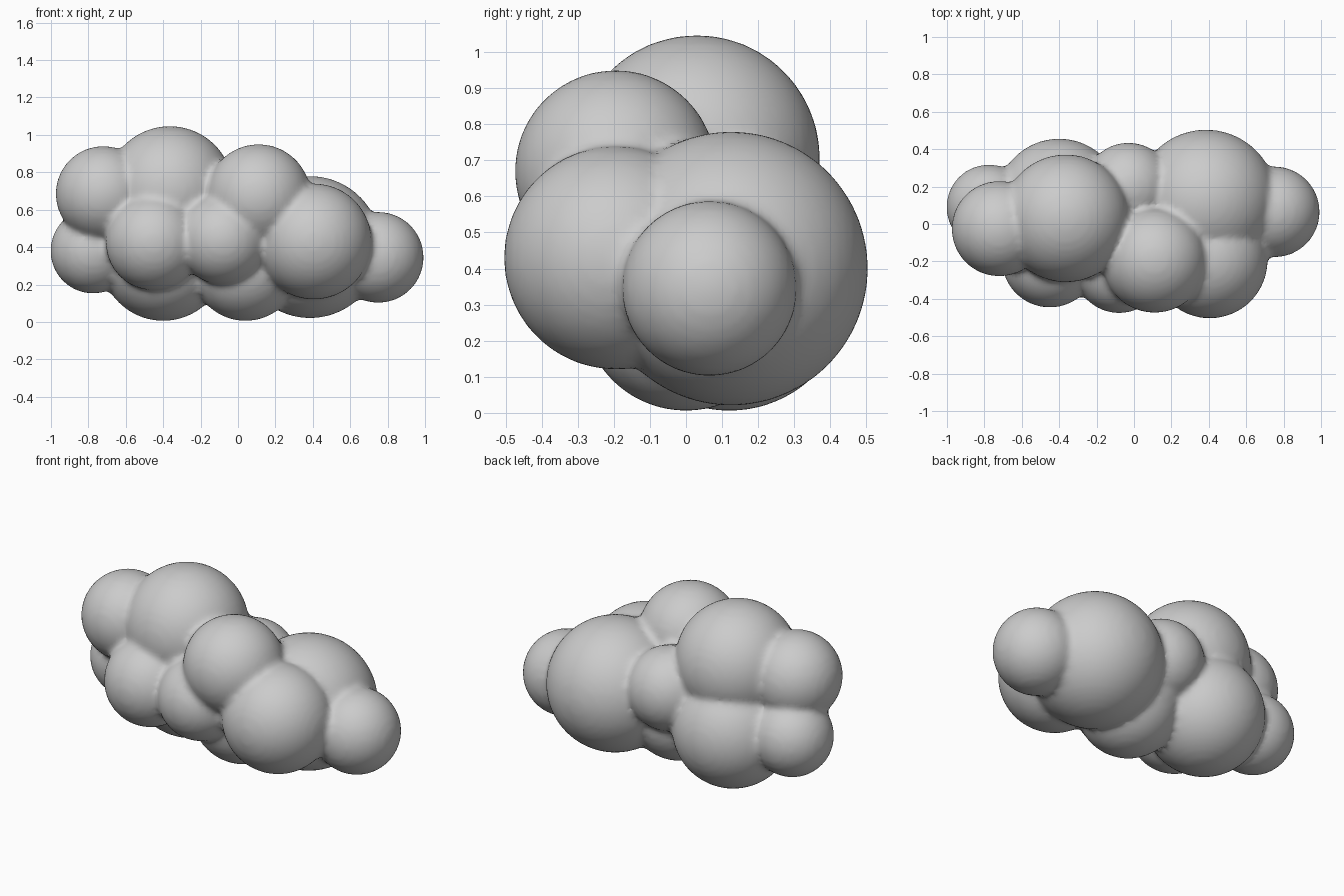
import bpy, bmesh
from mathutils import Matrix, Vector

if "Cube" in bpy.data.objects:
    bpy.data.objects.remove(bpy.data.objects["Cube"])

# Overlapping puffs: x, y, z, radius
PUFFS = [
    (0.75, 0.065, 0.345, 0.243),    # right tip
    (0.405, -0.195, 0.43, 0.31),    # front right
    (0.385, 0.125, 0.40, 0.38),     # back right
    (0.11, -0.195, 0.67, 0.28),     # upper front
    (-0.365, 0.03, 0.705, 0.342),   # top
    (-0.72, -0.025, 0.685, 0.255),  # upper left
    (-0.775, 0.09, 0.38, 0.228),    # lower left tip
    (-0.45, -0.19, 0.425, 0.257),   # front left
    (-0.08, -0.235, 0.44, 0.242),   # front middle
    (-0.40, 0.12, 0.342, 0.337),    # back left
    (-0.03, 0.195, 0.51, 0.24),     # back middle
    (0.04, 0.0, 0.295, 0.29),       # bottom middle
    (-0.10, 0.0, 0.45, 0.20),       # hidden core
]

bm = bmesh.new()
for x, y, z, r in PUFFS:
    bmesh.ops.create_uvsphere(bm, u_segments=48, v_segments=24, radius=r,
                              matrix=Matrix.Translation(Vector((x, y, z))))
mesh = bpy.data.meshes.new("cloud")
bm.to_mesh(mesh)
bm.free()
cloud = bpy.data.objects.new("cloud", mesh)
bpy.context.collection.objects.link(cloud)

# Fuse the puffs into one skin and soften the creases
fuse = cloud.modifiers.new("fuse", 'REMESH')
fuse.mode = 'VOXEL'
fuse.voxel_size = 0.02
fuse.use_smooth_shade = True
soften = cloud.modifiers.new("soften", 'SMOOTH')
soften.factor = 0.5
soften.iterations = 4
